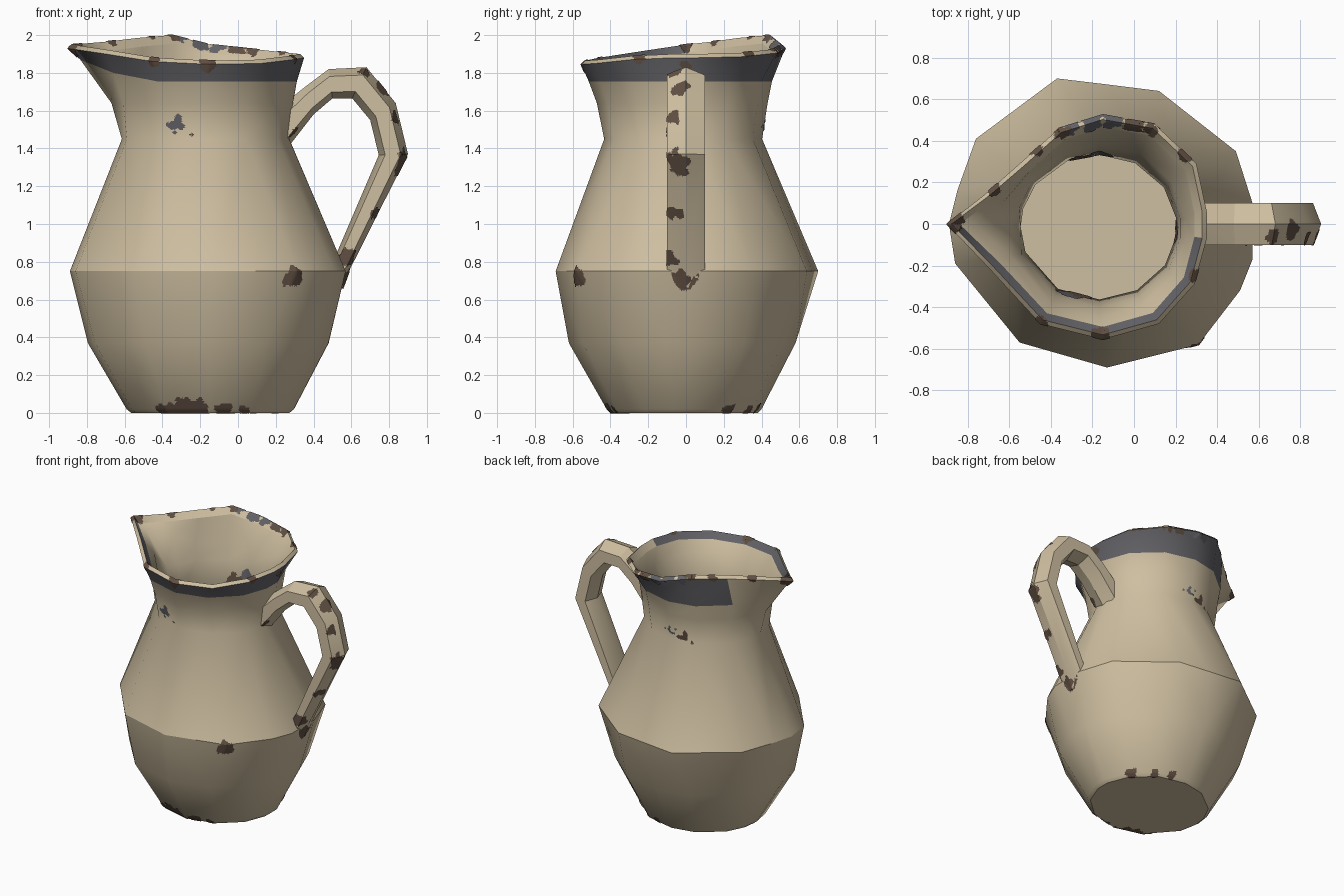
import bpy, bmesh, math
from mathutils import Vector, noise

if "Cube" in bpy.data.objects:
    bpy.data.objects.remove(bpy.data.objects["Cube"])


def material(name, rgb):
    m = bpy.data.materials.new(name)
    m.diffuse_color = (*rgb, 1)
    m.use_nodes = True
    m.node_tree.nodes["Principled BSDF"].inputs["Base Color"].default_value = m.diffuse_color
    return m


cream = material("cream_enamel", (0.62, 0.52, 0.355))
grey = material("grey_band", (0.125, 0.125, 0.137))
brown = material("brown_chip", (0.12, 0.08, 0.056))

AXIS = Vector((-0.15, 0, 0))
# column directions round the jug (spout is column 7)
ANG = [7, 33, 62, 90, 114, 145, 166, 180, 200, 238, 270, 299, 328, 352]
N = len(ANG)


def ring(cx, cy, rx, ry, z, special={}):
    pts = [Vector((cx + rx * math.cos(math.radians(a)), cy + ry * math.sin(math.radians(a)), z)) for a in ANG]
    for i, p in special.items():
        pts[i] = Vector(p)
    return pts


def inset(pts, d, dz=0.0):
    out = []
    for p in pts:
        r = Vector((p.x - AXIS.x, p.y, 0))
        out.append(p - r.normalized() * d + Vector((0, 0, dz)))
    return out


def finish(bm, name, mats):
    me = bpy.data.meshes.new(name)
    bm.to_mesh(me)
    ob = bpy.data.objects.new(name, me)
    bpy.context.collection.objects.link(ob)
    for m in mats:
        me.materials.append(m)
    return ob


def loft(bm, rows):
    vs = [[bm.verts.new(p) for p in r] for r in rows]
    n = len(rows[0])
    faces = {}
    for j in range(len(rows) - 1):
        for i in range(n):
            k = (i + 1) % n
            faces[j, i] = bm.faces.new((vs[j][i], vs[j][k], vs[j + 1][k], vs[j + 1][i]))
    bm.faces.new(vs[0][::-1])
    bm.faces.new(vs[-1])
    return vs, faces


def chips(source, name, spots, mat):
    """Thin worn patches: pieces of the source surface near each spot."""
    bm = bmesh.new()
    bm.from_mesh(source.data)
    spots = [(Vector(s[:3]), s[3]) for s in spots]
    for step in range(9):
        bmesh.ops.triangulate(bm, faces=bm.faces[:])
        far = []
        for f in bm.faces:
            c = f.calc_center_median()
            size = max(e.calc_length() for e in f.edges)
            if not any((c - s).length < r * 1.4 + size for s, r in spots):
                far.append(f)
        bmesh.ops.delete(bm, geom=far, context='FACES')
        long = [e for e in bm.edges if e.calc_length() > 0.016]
        if not long:
            break
        bmesh.ops.subdivide_edges(bm, edges=long, cuts=1)
    bmesh.ops.triangulate(bm, faces=bm.faces[:])
    drop = []
    for f in bm.faces:
        c = f.calc_center_median()
        wob = 1 + 0.55 * noise.noise(c * 28)
        if not any((c - s).length < r * wob for s, r in spots):
            drop.append(f)
    bmesh.ops.delete(bm, geom=drop, context='FACES')
    bm.normal_update()
    move = [(v, v.normal.copy()) for v in bm.verts]
    for v, n in move:
        v.co += n * 0.004
    for f in bm.faces:
        f.material_index = 0
        f.smooth = True
    ob = finish(bm, name, [mat])
    bm.free()
    return ob


# ---- jug body ----
belly_xy = [(.57, .10), (.49, .35), (.12, .64), (-.12, .67), (-.37, .70), (-.76, .41), (-.85, .16),
            (-.89, 0), (-.86, -.19), (-.55, -.57), (-.13, -.69), (.31, -.58), (.51, -.32), (.57, -.17)]
rim_xyz = [(.35, .06, 1.90), (.30, .29, 1.905), (.10, .48, 1.925), (-.15, .525, 1.95), (-.36, .46, 2.0),
           (-.55, .29, 1.985), (-.72, .14, 1.965), (-.90, 0, 1.95), (-.70, -.21, 1.92), (-.45, -.48, 1.88),
           (-.15, -.555, 1.865), (.12, -.48, 1.87), (.29, -.29, 1.89), (.35, -.07, 1.90)]
base0 = ring(-.145, -.01, .42, .39, 0)
base1 = ring(-.145, -.01, .445, .41, .02)
low = ring(-.155, -.02, .64, .60, .37)
belly = [Vector((x, y, .75)) for x, y in belly_xy]
neck = ring(-.17, -.015, .445, .418, 1.45)
throat = ring(-.17, -.02, .465, .452, 1.64, {7: (-.67, 0, 1.64)})
band = ring(-.17, -.03, .485, .485, 1.755,
            {6: (-.69, .12, 1.84), 7: (-.835, 0, 1.87), 8: (-.66, -.17, 1.80)})
rim = [Vector(p) for p in rim_xyz]

rows = [base0, base1, low, belly, neck, throat, band,
        inset(rim, 0, -.02), inset(rim, .022), inset(rim, .06, -.045),
        inset(band, .065), inset(throat, .07), inset(neck, .07),
        inset(belly, .06), inset(low, .06), inset(base1, .04, .05)]
bm = bmesh.new()
vs, faces = loft(bm, rows)
for f in bm.faces:
    f.smooth = True
for (j, i), f in faces.items():
    c = f.calc_center_median()
    if j == 6 and i not in (5, 6):
        f.material_index = 1
    if j == 8 and c.y < -0.03 and c.x < 0.33:
        f.material_index = 1
for j in (0, 3, 7, 8, 9, 15):          # hard creases
    for i in range(N):
        bm.edges.get((vs[j][i], vs[j][(i + 1) % N])).smooth = False
bmesh.ops.recalc_face_normals(bm, faces=bm.faces[:])
bmesh.ops.triangulate(bm, faces=bm.faces[:])
body = finish(bm, "jug_body", [cream, grey])
bm.free()

# ---- handle: each section runs from an outer to an inner point ----
sections = [((.26, 1.65), (.26, 1.40)), ((.36, 1.73), (.40, 1.58)), ((.48, 1.82), (.50, 1.665)),
            ((.68, 1.83), (.605, 1.665)), ((.835, 1.64), (.70, 1.55)), ((.90, 1.37), (.745, 1.365)),
            ((.59, .755), (.49, .77)), ((.555, .66), (.48, .69))]
profile = [(0, 0), (.25, .1), (.78, .1), (1, 0), (.78, -.1), (.25, -.1)]
hrows = []
for o, q in sections:
    o, q = Vector((o[0], 0, o[1])), Vector((q[0], 0, q[1]))
    hrows.append([o.lerp(q, t) + Vector((0, y, 0)) for t, y in profile])
bm = bmesh.new()
loft(bm, hrows)
bmesh.ops.recalc_face_normals(bm, faces=bm.faces[:])
bmesh.ops.triangulate(bm, faces=bm.faces[:])
handle = finish(bm, "handle", [cream])
bm.free()
bpy.context.view_layer.objects.active = handle
handle.select_set(True)
bpy.ops.object.shade_smooth_by_angle(angle=math.radians(30))

# ---- worn patches ----
foot = [(-.145 + .44 * math.cos(a), -.01 + .41 * math.sin(a), .01, r)
        for a, r in ((-2.2, .045), (-1.95, .075), (-1.75, .07), (-1.4, .05), (-1.15, .03), (.6, .04), (1.0, .03), (1.3, .035))]
chips(body, "body_chips", foot + [
    (.29, -.57, .72, .055), (-.9, 0, 1.94, .075), (-.45, -.48, 1.87, .035), (-.16, -.54, 1.84, .04),
    (.25, .34, 1.91, .035), (-.35, .44, 1.99, .04), (.0, .48, 1.93, .05), (.08, .45, 1.92, .04),
    (-.48, .36, 1.98, .035), (.30, -.25, 1.89, .035), (-.67, .16, 1.965, .03), (.35, 0, 1.84, .03),
    (-.25, .33, 1.48, .07), (-.26, -.35, 1.48, .06), (.21, -.04, 1.5, .05), (.57, 0, .71, .06)], brown)
chips(body, "grey_wear", [(-.16, .35, 1.53, .06), (-.32, -.36, 1.54, .06), (-.2, .49, 1.95, .05),
                          (-.1, .50, 1.94, .05), (-.3, .47, 1.97, .04)], grey)
chips(handle, "handle_chips", [
    (.76, -.03, 1.72, .05), (.68, -.07, 1.81, .04), (.85, -.07, 1.57, .045), (.87, -.04, 1.32, .065),
    (.73, -.06, 1.06, .04), (.58, -.09, .82, .05), (.57, -.03, .71, .05), (.31, -.09, 1.47, .035)], brown)
